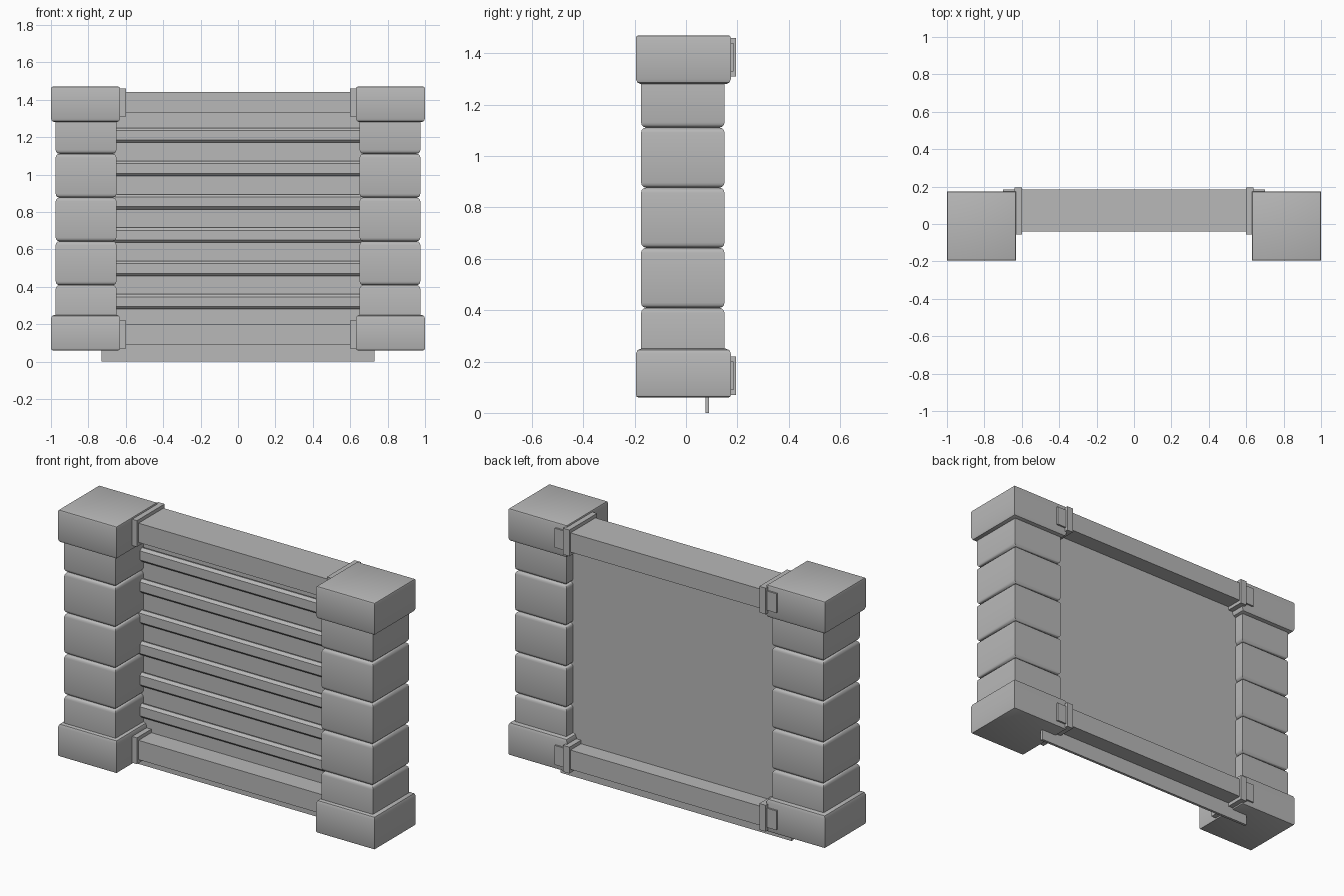
import bpy
import bmesh

old = bpy.data.objects.get("Cube")
if old:
    bpy.data.objects.remove(old, do_unlink=True)

# One stone colour for everything
stone = bpy.data.materials.new("stone grey")
stone.use_nodes = True
GREY = (0.48, 0.48, 0.48, 1.0)
stone.diffuse_color = GREY
stone.node_tree.nodes["Principled BSDF"].inputs["Base Color"].default_value = GREY


def box(name, x, y, z, top=0.0, bottom=0.0, segments=1):
    """Box from (min, max) ranges; rounds only its top and bottom rims."""
    bm = bmesh.new()
    bmesh.ops.create_cube(bm, size=1)
    for v in bm.verts:
        v.co = [r[0] if c < 0 else r[1] for c, r in zip(v.co, (x, y, z))]
    for level, width in ((z[1], top), (z[0], bottom)):
        if width:
            rim = [e for e in bm.edges
                   if all(abs(v.co.z - level) < 1e-5 for v in e.verts)]
            bmesh.ops.bevel(bm, geom=rim, offset=width, segments=segments,
                            profile=0.5, affect='EDGES')
    bmesh.ops.recalc_face_normals(bm, faces=bm.faces)
    mesh = bpy.data.meshes.new(name)
    bm.to_mesh(mesh)
    bm.free()
    mesh.materials.append(stone)
    obj = bpy.data.objects.new(name, mesh)
    bpy.context.collection.objects.link(obj)
    if segments > 1:
        bpy.ops.object.select_all(action='DESELECT')
        obj.select_set(True)
        bpy.context.view_layer.objects.active = obj
        bpy.ops.object.shade_smooth_by_angle(angle=0.6)
    return obj


def span(side, inner, outer):
    return tuple(sorted((side * inner, side * outer)))


# Pillars: stacked blocks between a base and a cap
BLOCK = 0.234
for label, side in (("left", 1), ("right", -1)):
    wide = span(side, 0.63, 1.0)
    deep = (-0.195, 0.175)
    box(f"{label}_pillar_base", wide, deep, (0.06, 0.25), 0.02, 0.01, 2)
    box(f"{label}_pillar_cap", wide, deep, (1.28, 1.47), 0.01, 0.02, 2)
    for i in range(5):
        low = 0.175 + i * BLOCK
        box(f"{label}_pillar_block_{i + 1}", span(side, 0.65, 0.975),
            (-0.175, 0.15), (low, low + BLOCK), 0.02, 0.02, 3)
    # Collars where the rails meet the pillars
    for level, low in (("lower", 0.07), ("upper", 1.31)):
        box(f"{label}_{level}_collar", span(side, 0.6, 0.64),
            (-0.055, 0.195), (low, low + 0.15))

# Rails
for level, low in (("lower", 0.09), ("upper", 1.33)):
    box(f"{level}_rail", (-0.7, 0.7), (-0.04, 0.185), (low, low + 0.11))

# Thin back panel, reaching the ground
box("back_panel", (-0.73, 0.73), (0.075, 0.09), (0, 1.4))

# Horizontal slats on the front of the panel
for i in range(6):
    low = 0.28 + i * 0.178
    box(f"slat_{i + 1}", (-0.7, 0.7), (0.045, 0.08), (low, low + 0.08),
        0.014, 0.014)
